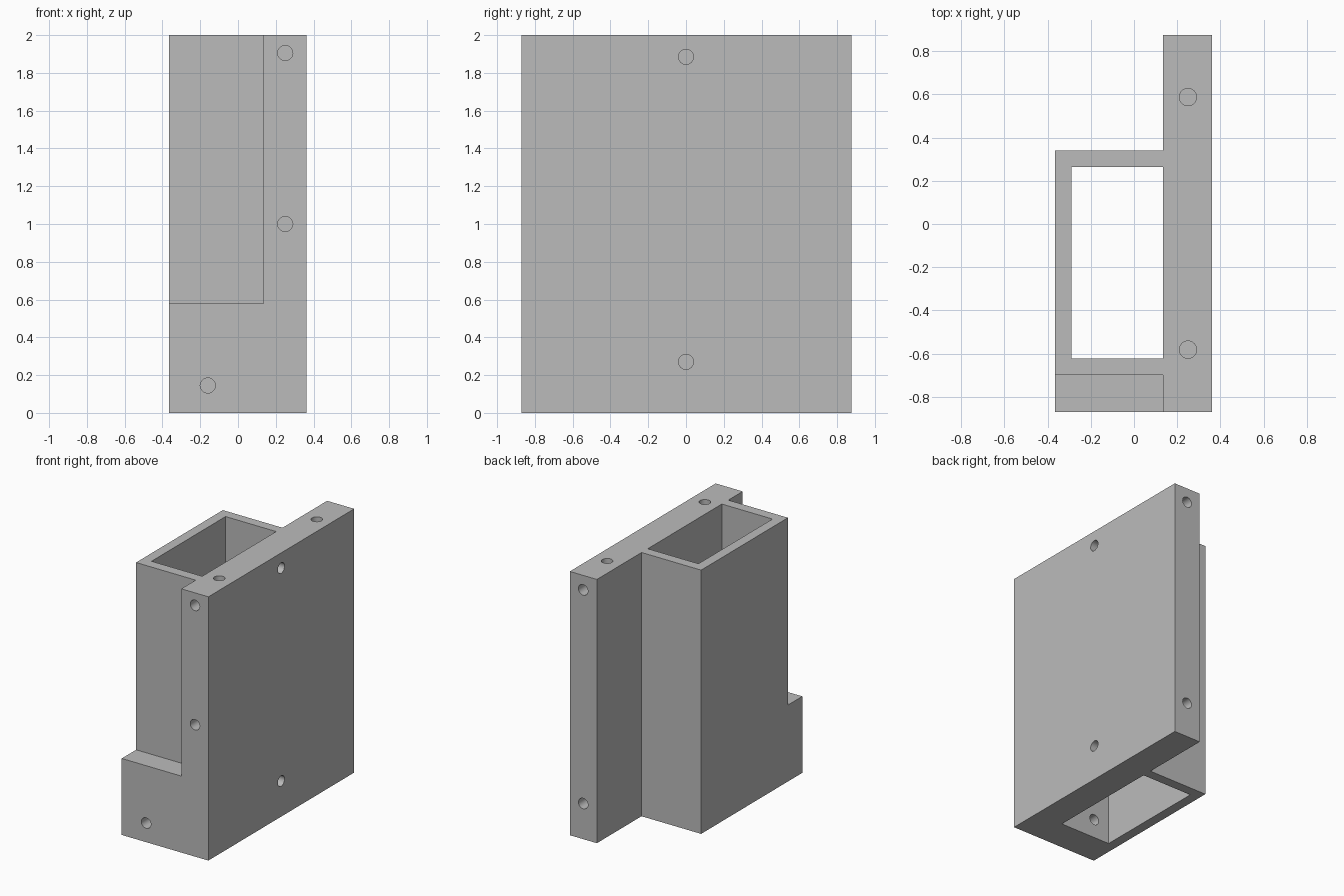
import bpy
import math
from mathutils import Vector

cube = bpy.data.objects.get("Cube")
if cube:
    bpy.data.objects.remove(cube, do_unlink=True)

grey = bpy.data.materials.new("plain grey")
grey.use_nodes = True
grey.diffuse_color = (0.5, 0.5, 0.5, 1)
grey.node_tree.nodes["Principled BSDF"].inputs["Base Color"].default_value = (0.5, 0.5, 0.5, 1)


def box(name, low, high):
    """Box between two opposite corners."""
    low, high = Vector(low), Vector(high)
    bpy.ops.mesh.primitive_cube_add(size=1, location=(low + high) / 2)
    ob = bpy.context.object
    ob.name = name
    ob.scale = high - low
    bpy.ops.object.transform_apply(location=True, rotation=True, scale=True)
    ob.data.materials.append(grey)
    return ob


def drill(mouth, inward, depth):
    """Round cutter that enters at mouth and runs along inward."""
    inward = Vector(inward)
    extra = 0.05
    centre = Vector(mouth) + inward * (depth - extra) / 2
    bpy.ops.mesh.primitive_cylinder_add(
        vertices=32, radius=0.04, depth=depth + extra, location=centre,
        rotation=inward.to_track_quat("Z", "Y").to_euler())
    ob = bpy.context.object
    ob.name = "drill"
    ob.data.materials.append(grey)
    return ob


def combine(target, tool, operation):
    """Apply a boolean and discard the tool."""
    mod = target.modifiers.new(operation.lower(), "BOOLEAN")
    mod.operation = operation
    mod.solver = "EXACT"
    mod.object = tool
    bpy.context.view_layer.objects.active = target
    bpy.ops.object.modifier_apply(modifier=mod.name)
    bpy.data.objects.remove(tool, do_unlink=True)


LEFT, RIGHT = -0.365, 0.362
FRONT, BACK, TOP = -0.872, 0.875, 2.0
SEAM = 0.135      # inner face of the mounting plate
MID = 0.25        # centre line of the edge holes
LAP = 0.05        # overlap into the plate before joining

# Mounting plate, hollow housing and front foot joined into one solid
bracket = box("bracket_body", (SEAM, FRONT, 0), (RIGHT, BACK, TOP))
combine(bracket, box("housing", (LEFT, -0.70, 0), (SEAM + LAP, 0.34, TOP)), "UNION")
combine(bracket, box("foot", (LEFT, FRONT, 0), (SEAM + LAP, -0.66, 0.58)), "UNION")

# Open shaft through the housing
combine(bracket, box("shaft", (-0.29, -0.622, -0.1), (SEAM, 0.265, TOP + 0.1)), "DIFFERENCE")

# Screw holes: front edge, foot, back edge, top edge, broad face
holes = [((MID, FRONT, z), (0, 1, 0), 0.2) for z in (1.905, 1.0)]
holes.append(((-0.16, FRONT, 0.145), (0, 1, 0), 0.35))
holes += [((MID, BACK, z), (0, -1, 0), 0.2) for z in (1.89, 0.27)]
holes += [((MID, y, TOP), (0, 0, -1), 0.2) for y in (0.588, -0.582)]
holes += [((RIGHT, 0, z), (-1, 0, 0), 0.15) for z in (1.885, 0.27)]
for mouth, inward, depth in holes:
    combine(bracket, drill(mouth, inward, depth), "DIFFERENCE")

# Smooth hole walls, sharp box edges
bpy.ops.object.select_all(action="DESELECT")
bracket.select_set(True)
bpy.context.view_layer.objects.active = bracket
bpy.ops.object.shade_smooth_by_angle(angle=math.radians(30))
